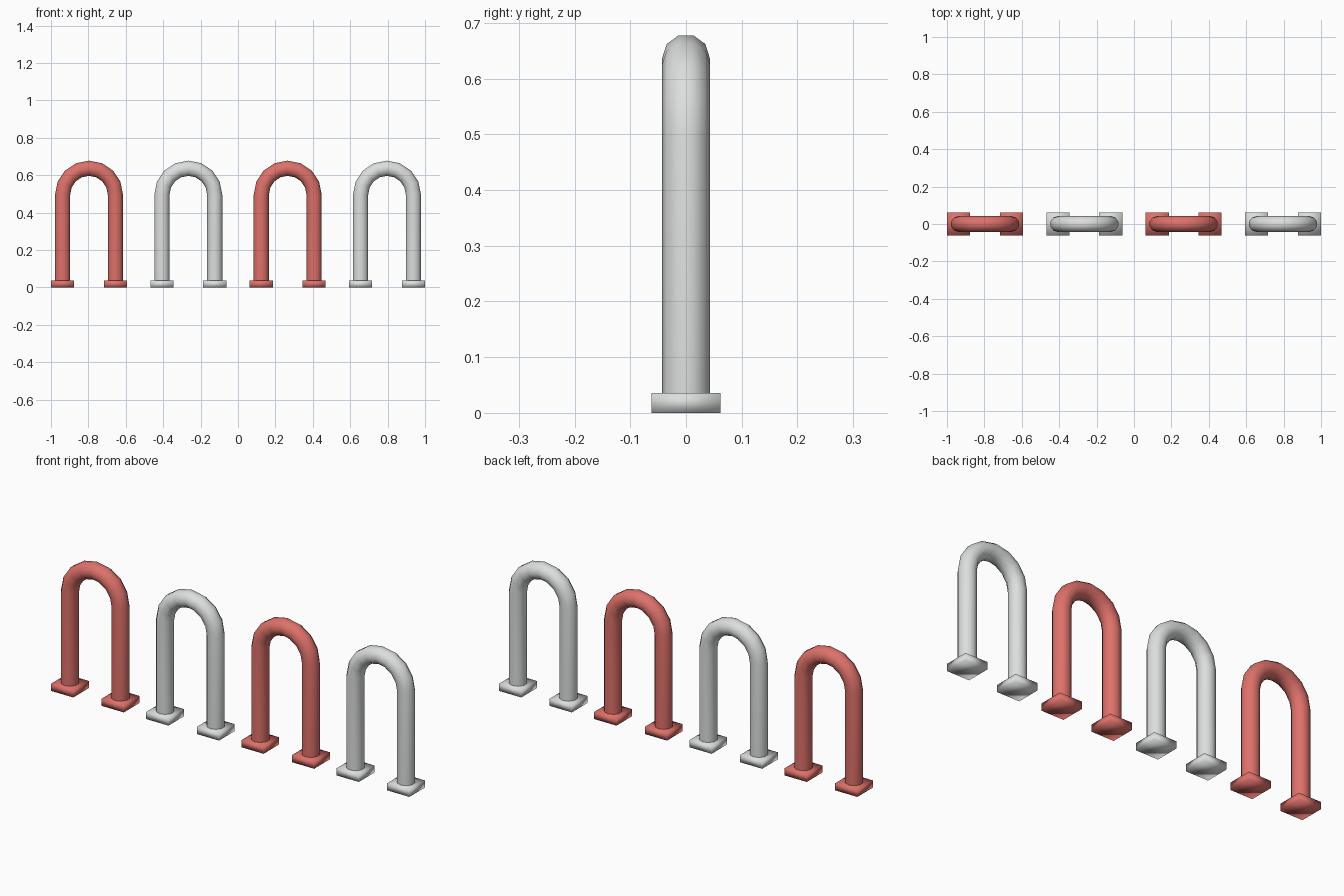
import bpy, bmesh
from math import sin, cos, pi
from mathutils import Vector

if "Cube" in bpy.data.objects:
    bpy.data.objects.remove(bpy.data.objects["Cube"], do_unlink=True)

SPACING = 0.531      # distance between neighbouring hoops
BEND = 0.141         # half the distance between the legs
SPRING = 0.496       # height where the bend starts
TUBE = 0.0427        # tube radius
SIDES, STEPS = 10, 8
FOOT, FOOT_H = 0.124, 0.036


def material(name, rgb):
    m = bpy.data.materials.new(name)
    m.use_nodes = True
    m.diffuse_color = (*rgb, 1)
    m.node_tree.nodes["Principled BSDF"].inputs["Base Color"].default_value = (*rgb, 1)
    return m


def finish(name, bm, mat, x):
    bmesh.ops.recalc_face_normals(bm, faces=bm.faces)
    for f in bm.faces:
        f.smooth = True
    mesh = bpy.data.meshes.new(name)
    bm.to_mesh(mesh)
    bm.free()
    mesh.materials.append(mat)
    obj = bpy.data.objects.new(name, mesh)
    obj.location.x = x
    bpy.context.collection.objects.link(obj)


# Bent tube: a ring swept up one leg, over the half circle and down the other
def hoop(name, mat, x):
    path = [(pi * i / STEPS, SPRING) for i in range(STEPS + 1)]
    path = [(0, FOOT_H / 2)] + path + [(pi, FOOT_H / 2)]
    bm = bmesh.new()
    rings = []
    for a, z in path:
        out = Vector((cos(a), 0, sin(a)))
        centre = out * BEND + Vector((0, 0, z))
        rings.append([bm.verts.new(centre + TUBE * (out * sin(t) + Vector((0, cos(t), 0))))
                      for t in (2 * pi * k / SIDES for k in range(SIDES))])
    for r, s in zip(rings, rings[1:]):
        for k in range(SIDES):
            n = (k + 1) % SIDES
            bm.faces.new((r[k], r[n], s[n], s[k]))
    finish(name, bm, mat, x)


# Square base plate, softly shaded
def foot(name, mat, x):
    bm = bmesh.new()
    bmesh.ops.create_cube(bm, size=1)
    bmesh.ops.scale(bm, vec=(FOOT, FOOT, FOOT_H), verts=bm.verts)
    bmesh.ops.translate(bm, vec=(0, 0, FOOT_H / 2), verts=bm.verts)
    finish(name, bm, mat, x)


red = material("red paint", (0.73, 0.165, 0.145))
grey = material("light grey paint", (0.72, 0.73, 0.73))

# Row of four hoops in alternating colours
for i in range(4):
    x = (i - 1.5) * SPACING
    mat = grey if i % 2 else red
    hoop(f"hoop_{i + 1}", mat, x)
    foot(f"right_foot_{i + 1}", mat, x - BEND)
    foot(f"left_foot_{i + 1}", mat, x + BEND)
